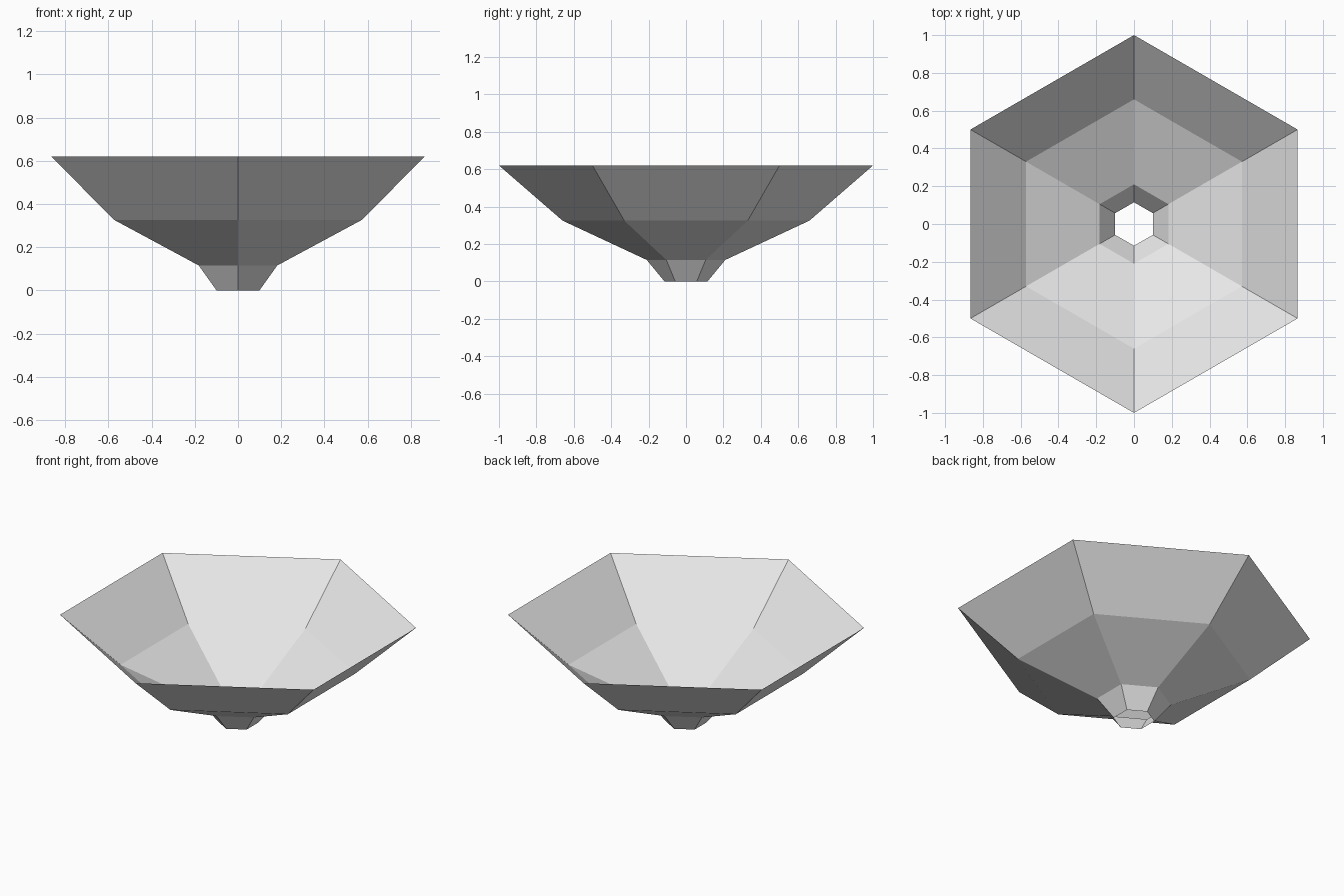
import bpy, bmesh
from math import sin, cos, pi

cube = bpy.data.objects.get("Cube")
if cube:
    bpy.data.objects.remove(cube, do_unlink=True)

# One plain grey for the whole shell
grey = bpy.data.materials.new("light grey")
grey.use_nodes = True
grey.diffuse_color = (0.8, 0.8, 0.8, 1)
grey.node_tree.nodes["Principled BSDF"].inputs["Base Color"].default_value = grey.diffuse_color

SIDES = 6
# Radius and height of each ring, from the open foot to the rim
PROFILE = [(0.115, 0), (0.21, 0.115), (0.66, 0.325), (1, 0.62)]

# Open hexagonal bowl: rings joined by flat bands, corners on the y axis
bm = bmesh.new()
rings = []
for radius, height in PROFILE:
    angles = [pi / 2 + 2 * pi * i / SIDES for i in range(SIDES)]
    rings.append([bm.verts.new((radius * cos(a), radius * sin(a), height)) for a in angles])
for low, high in zip(rings, rings[1:]):
    for i in range(SIDES):
        j = (i + 1) % SIDES
        bm.faces.new((low[i], low[j], high[j], high[i]))

mesh = bpy.data.meshes.new("hexagonal_bowl")
bm.to_mesh(mesh)
bm.free()
mesh.materials.append(grey)
bowl = bpy.data.objects.new("hexagonal_bowl", mesh)
bpy.context.collection.objects.link(bowl)
